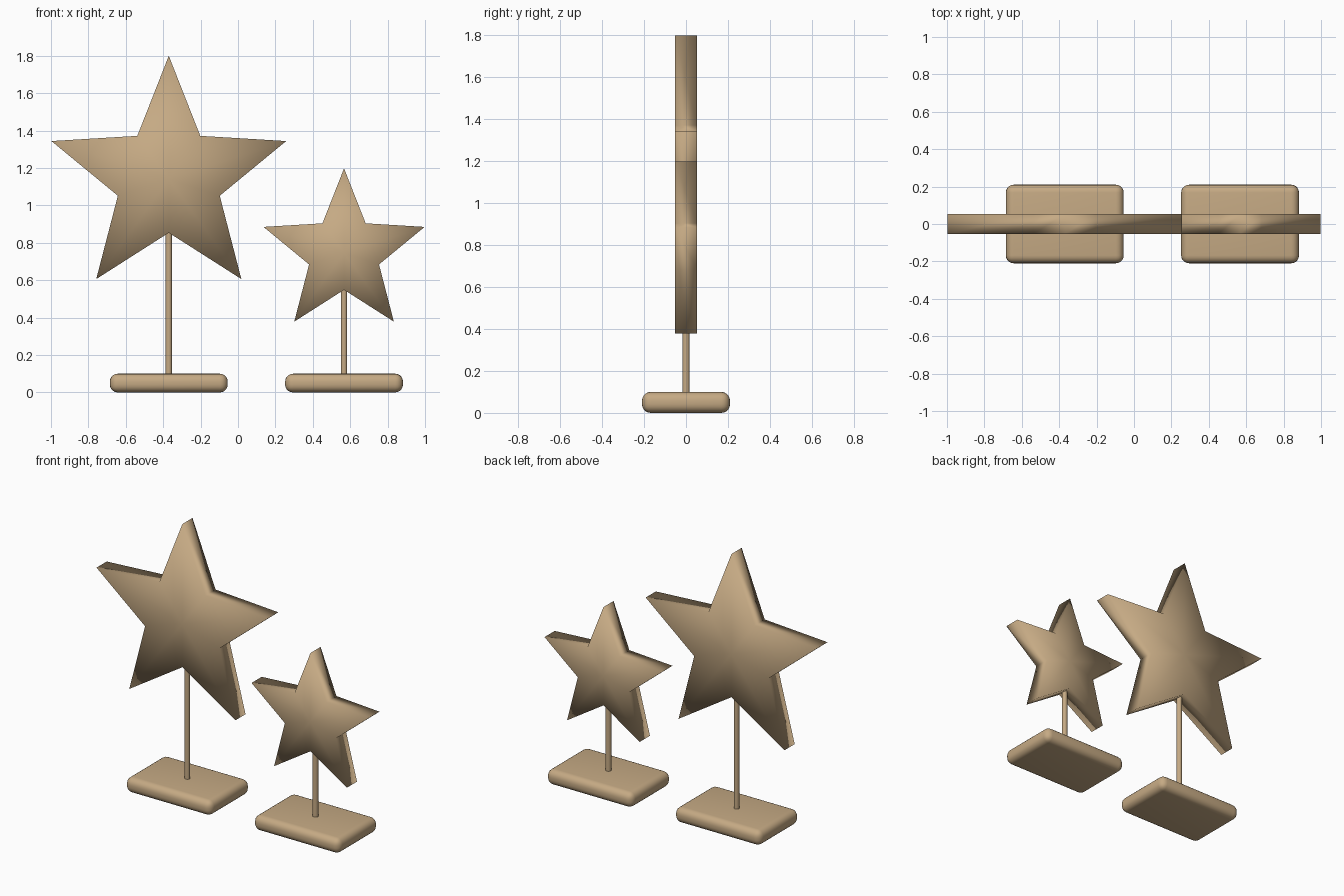
import bpy, bmesh, math
from mathutils import Matrix

cube = bpy.data.objects.get("Cube")
if cube:
    bpy.data.objects.remove(cube, do_unlink=True)

# Single wood colour
wood = bpy.data.materials.new("tan_wood")
wood.use_nodes = True
wood.diffuse_color = (0.56, 0.40, 0.23, 1)
wood.node_tree.nodes["Principled BSDF"].inputs["Base Color"].default_value = wood.diffuse_color


def finish(bm, name, location):
    bmesh.ops.recalc_face_normals(bm, faces=bm.faces)
    for face in bm.faces:
        face.smooth = True
    mesh = bpy.data.meshes.new(name)
    bm.to_mesh(mesh)
    bm.free()
    mesh.materials.append(wood)
    obj = bpy.data.objects.new(name, mesh)
    obj.location = location
    bpy.context.collection.objects.link(obj)
    return obj


def star(name, x, z, radius, half_depth=0.053):
    """Five-pointed slab, each face a fan around its centre, softly shaded."""
    bm = bmesh.new()
    rings, centres = [], []
    for y in (-half_depth, half_depth):
        ring = []
        for i in range(10):
            r = radius if i % 2 == 0 else radius * 0.434
            a = i * math.pi / 5
            ring.append(bm.verts.new((r * math.sin(a), y, r * math.cos(a))))
        rings.append(ring)
        centres.append(bm.verts.new((0, y, 0)))
    for i in range(10):
        j = (i + 1) % 10
        for ring, centre in zip(rings, centres):
            bm.faces.new((ring[i], ring[j], centre))
        bm.faces.new((rings[0][i], rings[0][j], rings[1][j], rings[1][i]))
    finish(bm, name, (x, 0, z))


def pole(name, x, bottom, top):
    """Thin round rod."""
    bm = bmesh.new()
    bmesh.ops.create_cone(bm, cap_ends=True, segments=24, radius1=0.017,
                          radius2=0.017, depth=top - bottom)
    for edge in bm.edges:
        edge.smooth = not any(len(f.verts) > 4 for f in edge.link_faces)
    finish(bm, name, (x, 0, (top + bottom) / 2))


def base(name, x):
    """Rounded rectangular foot."""
    bm = bmesh.new()
    bmesh.ops.create_cube(bm, size=1, matrix=Matrix.Diagonal((0.63, 0.42, 0.1, 1)))
    bmesh.ops.bevel(bm, geom=bm.edges[:], offset=0.042, segments=5,
                    profile=0.5, affect='EDGES')
    finish(bm, name, (x, 0, 0.05))


# Large stand on the model's right, small one on its left
for size, x, z, radius in (("large", -0.37, 1.14, 0.66), ("small", 0.567, 0.745, 0.453)):
    star(size + "_star", x, z, radius)
    pole(size + "_pole", x, 0.08, z - radius * 0.434 + 0.03)
    base(size + "_base", x)
